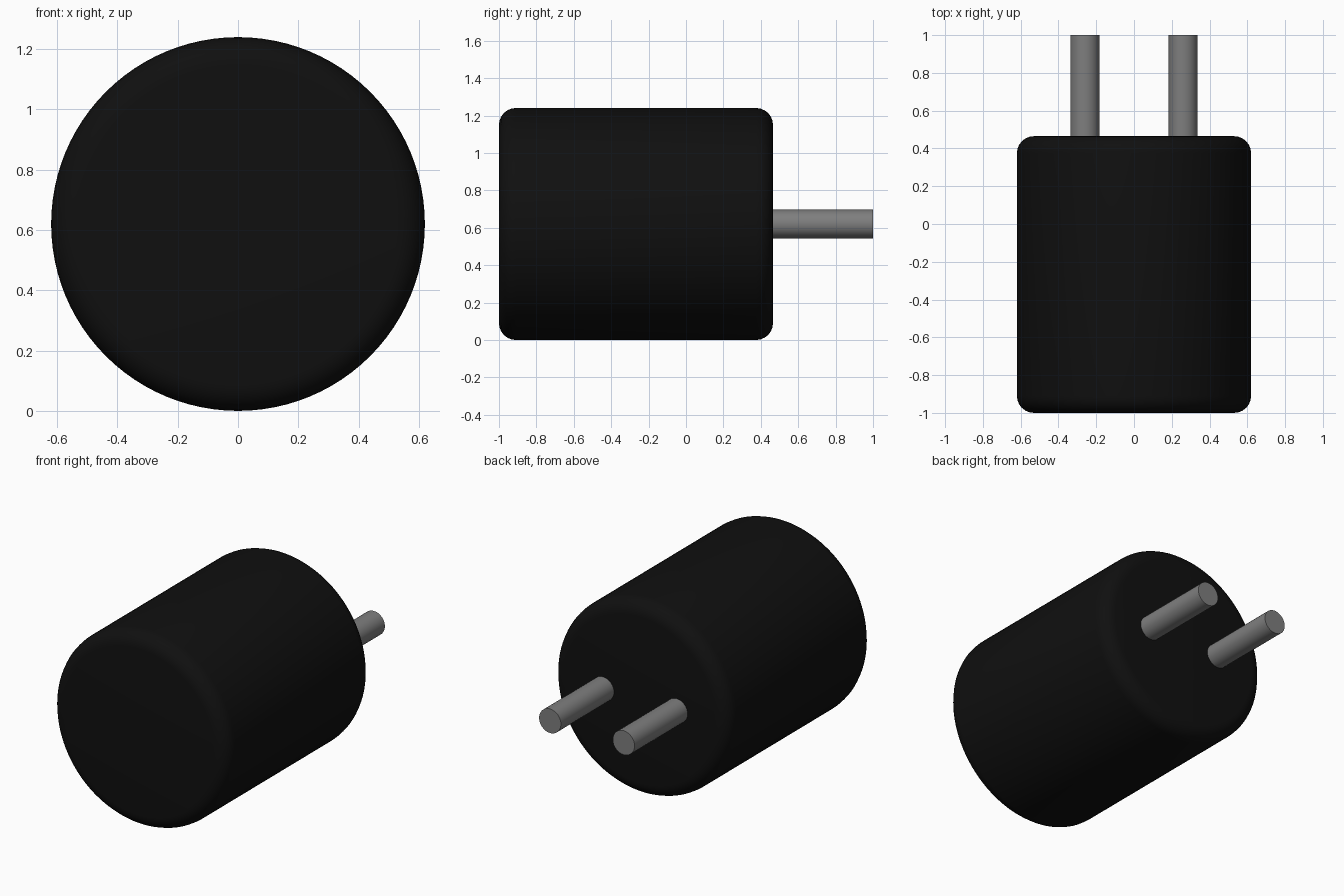
import bpy
import math

cube = bpy.data.objects.get("Cube")
if cube:
    bpy.data.objects.remove(cube, do_unlink=True)

RADIUS = 0.62
BACK = 0.465


def material(name, value):
    mat = bpy.data.materials.new(name)
    mat.use_nodes = True
    colour = (value, value, value, 1)
    mat.diffuse_color = colour
    bsdf = next(n for n in mat.node_tree.nodes if n.type == 'BSDF_PRINCIPLED')
    bsdf.inputs["Base Color"].default_value = colour
    return mat


def cylinder(name, x, radius, y0, y1, sides, mat):
    """Cylinder lying along y at the height of the body's axis."""
    bpy.ops.mesh.primitive_cylinder_add(
        vertices=sides, radius=radius, depth=y1 - y0,
        location=(x, (y0 + y1) / 2, RADIUS), rotation=(math.pi / 2, 0, 0))
    obj = bpy.context.object
    obj.name = name
    obj.data.materials.append(mat)
    return obj


black = material("black casing", 0.005)
metal = material("grey metal", 0.21)

# Can-shaped body with rounded rims
body = cylinder("body", 0, RADIUS, -1, BACK, 96, black)
bevel = body.modifiers.new("rounded_rims", 'BEVEL')
bevel.width = 0.09
bevel.segments = 6
bevel.limit_method = 'ANGLE'
bevel.angle_limit = math.radians(40)
bpy.ops.object.modifier_apply(modifier=bevel.name)
bpy.ops.object.shade_smooth_by_angle(angle=math.radians(40))

# Pair of contact pins, set slightly into the body
for name, x in (("left_pin", 0.26), ("right_pin", -0.26)):
    cylinder(name, x, 0.077, BACK - 0.05, 1, 32, metal)
    bpy.ops.object.shade_smooth_by_angle(angle=math.radians(40))
